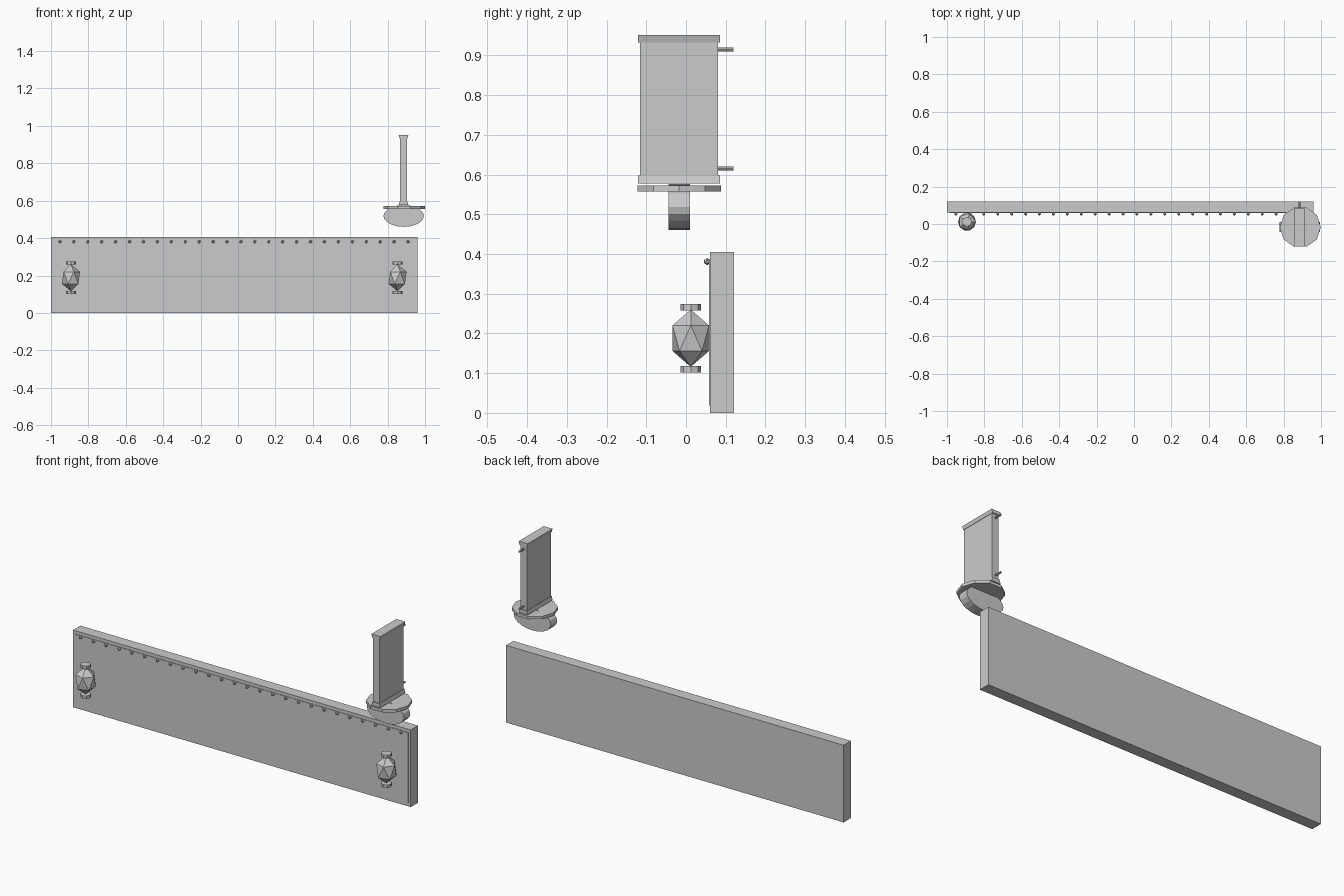
import bpy, math
from mathutils import Matrix

if "Cube" in bpy.data.objects:
    bpy.data.objects.remove(bpy.data.objects["Cube"])


def box(name, x0, x1, y0, y1, z0, z1):
    bpy.ops.mesh.primitive_cube_add(size=1, location=((x0+x1)/2, (y0+y1)/2, (z0+z1)/2))
    o = bpy.context.object
    o.name = name
    o.data.transform(Matrix.Diagonal((x1-x0, y1-y0, z1-z0, 1)))
    return o


def cylinder(name, loc, r, depth, sides, matrix=None, first_angle=0):
    bpy.ops.mesh.primitive_cylinder_add(vertices=sides, radius=r, depth=depth, location=loc)
    o = bpy.context.object
    o.name = name
    o.data.transform(Matrix.Rotation(first_angle, 4, 'Z'))
    if matrix:
        o.data.transform(matrix)
    return o


def ico(name, loc, scale):
    bpy.ops.mesh.primitive_ico_sphere_add(subdivisions=1, radius=1, location=loc)
    o = bpy.context.object
    o.name = name
    o.data.transform(Matrix.Diagonal((*scale, 1)))
    return o


TO_Y = Matrix.Rotation(math.pi/2, 4, 'X')
MID = -0.02

# Long fascia board with a thin raised front sheet
box("fascia_board", -1, 0.96, 0.061, 0.121, 0, 0.405)
box("front_sheet", MID-0.967, MID+0.967, 0.0585, 0.062, 0.018, 0.388)

# Row of rivets along the top
for i in range(26):
    ico(f"rivet_{i:02d}", (-0.952 + i*1.861/25, 0.0535, 0.381), (0.009, 0.009, 0.009))

# Lanterns with end caps
for side, x in (("left", MID-0.873), ("right", MID+0.873)):
    ico(f"lantern_{side}", (x, 0.012, 0.188), (0.054, 0.054, 0.072))
    cylinder(f"lantern_cap_{side}", (x, 0.012, 0.266), 0.026, 0.016, 8)
    cylinder(f"lantern_base_{side}", (x, 0.012, 0.110), 0.026, 0.016, 8)

# Hanging sign board with flared end strips
SX = 0.885
box("sign_board", SX-0.019, SX+0.019, -0.116, 0.081, 0.58, 0.945)
for name, z0, z1, outer in (("sign_top", 0.933, 0.951, 1), ("sign_bottom", 0.577, 0.597, -1)):
    strip = box(name, SX-0.026, SX+0.026, -0.121, 0.086, z0, z1)
    for v in strip.data.vertices:
        if v.co.z * outer < 0:
            v.co.x *= 0.8

# Mounting rods behind the sign
for name, z in (("upper_rod", 0.915), ("lower_rod", 0.615)):
    cylinder(name, (SX, 0.098, z), 0.005, 0.044, 8, TO_Y)

# Round plate and the oval bowl disc passing through it
cylinder("round_plate", (0.889, -0.017, 0.5645), 0.110, 0.015, 10, first_angle=math.pi/2)
cylinder("oval_bowl", (0.886, -0.017, 0.5185), 1, 0.053, 20,
         Matrix.Diagonal((0.108, 1, 0.058, 1)) @ TO_Y)
